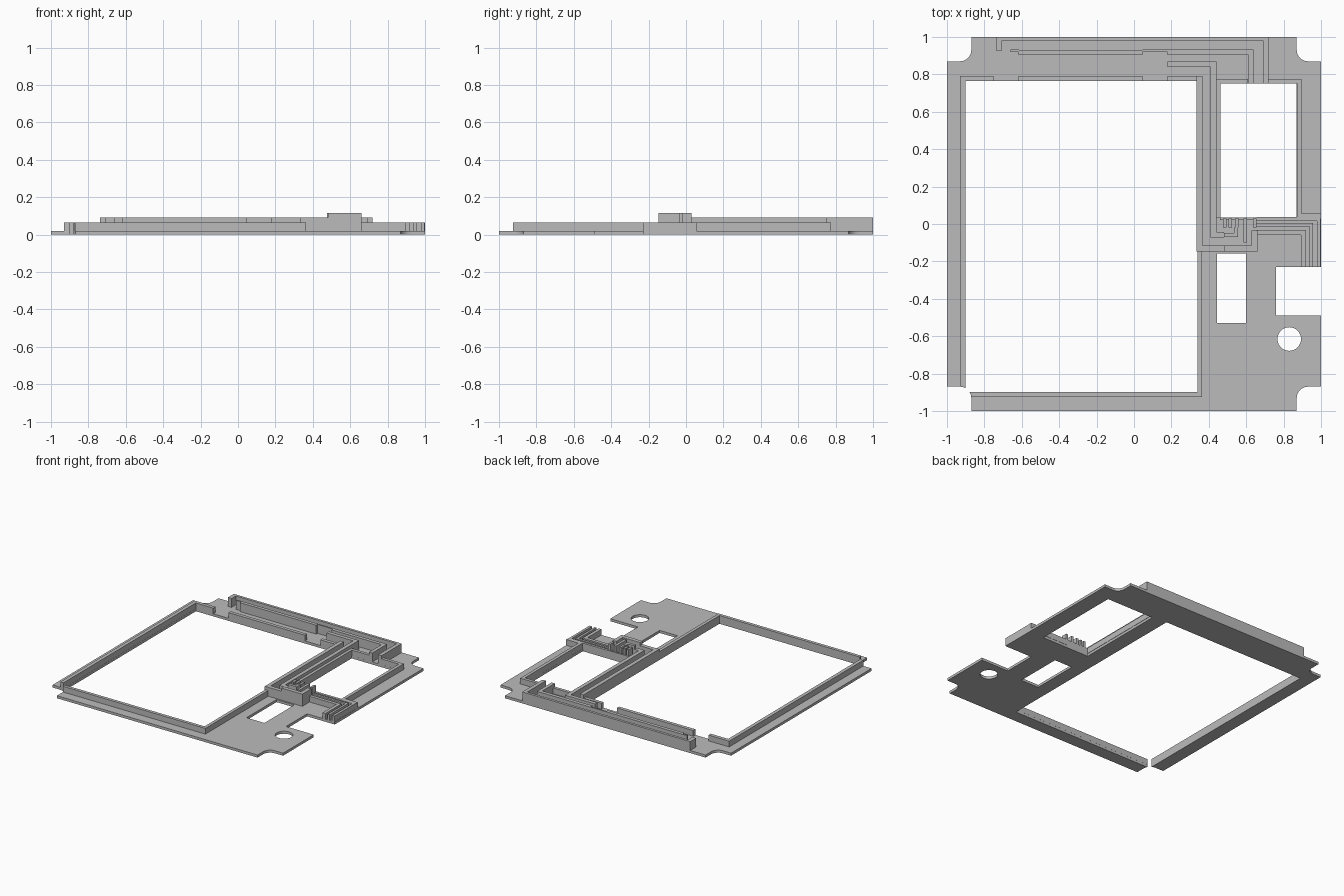
import bpy, bmesh, math
from mathutils import Vector

old = bpy.data.objects.get("Cube")
if old:
    bpy.data.objects.remove(old, do_unlink=True)

grey = bpy.data.materials.new("plain grey")
grey.use_nodes = True
grey.diffuse_color = (0.5, 0.5, 0.5, 1)
grey.node_tree.nodes["Principled BSDF"].inputs["Base Color"].default_value = (0.5, 0.5, 0.5, 1)

PLATE, LOW, MID, HIGH = 0.02, 0.065, 0.09, 0.115


def prism(name, outline, z0, z1):
    """Extrude a flat outline upward into a solid."""
    bm = bmesh.new()
    face = bm.faces.new([bm.verts.new((x, y, z0)) for x, y in outline])
    top = bmesh.ops.extrude_face_region(bm, geom=[face])["geom"]
    bmesh.ops.translate(bm, vec=(0, 0, z1 - z0),
                        verts=[v for v in top if isinstance(v, bmesh.types.BMVert)])
    bmesh.ops.recalc_face_normals(bm, faces=bm.faces)
    mesh = bpy.data.meshes.new(name)
    bm.to_mesh(mesh)
    bm.free()
    mesh.materials.append(grey)
    obj = bpy.data.objects.new(name, mesh)
    bpy.context.collection.objects.link(obj)
    return obj


def rect(x0, x1, y0, y1):
    return [(x0, y0), (x1, y0), (x1, y1), (x0, y1)]


def rail(name, path, width, top):
    """Wall of constant width along a path with mitred square corners."""
    pts = [Vector(p) for p in path]
    normals = [Vector((-(b - a).y, (b - a).x)).normalized() for a, b in zip(pts, pts[1:])]
    offs = [normals[0]] + [a + b for a, b in zip(normals, normals[1:])] + [normals[-1]]
    left = [p + o * width / 2 for p, o in zip(pts, offs)]
    right = [p - o * width / 2 for p, o in zip(pts, offs)]
    return prism(name, left + right[::-1], PLATE, top)


def cut(obj, cutters):
    for c in cutters:
        mod = obj.modifiers.new("cut", 'BOOLEAN')
        mod.operation, mod.solver, mod.object = 'DIFFERENCE', 'EXACT', c
    deps = bpy.context.evaluated_depsgraph_get()
    mesh = bpy.data.meshes.new_from_object(obj.evaluated_get(deps))
    obj.modifiers.clear()
    obj.data = mesh


# Corner notches with a rounded inner corner
def notch(sx, sy):
    arc = [(0.93 - 0.06 * math.cos(a), 0.93 - 0.06 * math.sin(a))
           for a in (math.pi / 2 * i / 8 for i in range(9))]
    outline = [(0.87, 1.1)] + arc + [(1.1, 0.87), (1.1, 1.1)]
    return prism("notch_cutter", [(sx * x, sy * y) for x, y in outline], -0.1, 0.3)


notches = [notch(sx, sy) for sx in (-1, 1) for sy in (-1, 1)]
openings = [prism("opening_cutter", rect(*r), -0.1, 0.3) for r in (
    (-0.9, 0.34, -0.9, 0.765),      # large window
    (0.46, 0.87, 0.035, 0.75),      # small window
    (0.445, 0.6, -0.53, -0.158),    # slot
    (0.76, 1.1, -0.49, -0.23))]     # side notch
hole = prism("hole_cutter", [(0.83 + 0.063 * math.cos(math.tau * i / 32),
                              -0.615 + 0.063 * math.sin(math.tau * i / 32))
                             for i in range(32)], -0.1, 0.3)

# Base plate
plate = prism("base_plate", rect(-1, 1, -1, 1), 0, PLATE)
cut(plate, notches + openings + [hole])

# Rim of the large window, open at the front left corner
rim_left = rail("large_window_rim_left",
                [(-0.75, 0.778), (-0.915, 0.778), (-0.915, -0.95)], 0.028, LOW)
rim_front = rail("large_window_rim_front",
                 [(-0.95, -0.912), (0.352, -0.912), (0.352, -0.14)], 0.025, LOW)
for obj in (rim_left, rim_front):
    cut(obj, notches)
rail("large_window_rim_back", [(-0.617, 0.778), (0.045, 0.778)], 0.027, LOW)
rail("large_window_rim_back_end", [(0.18, 0.778), (0.34, 0.778)], 0.027, LOW)

# Rim of the small window
rail("small_window_rim_left", [(0.61, 0.763), (0.45, 0.763), (0.45, 0.035)], 0.025, LOW)
rail("small_window_rim_right",
     [(0.72, 0.763), (0.883, 0.763), (0.883, 0.043), (1, 0.043)], 0.025, LOW)

# Wire channel along the back edge
prism("back_rail_end", rect(-0.737, -0.705, 0.928, 1), PLATE, MID)
rail("back_rail_outer", [(-0.737, 0.99), (0.71, 0.99), (0.71, 0.75)], 0.02, MID)
prism("back_rail_outer_leg", rect(0.69, 0.72, 0.75, 1), PLATE, MID)
prism("back_rail_inner_tip", rect(-0.66, -0.615, 0.92, 0.932), PLATE, MID)
rail("back_rail_inner_left", [(-0.617, 0.918), (0.045, 0.918)], 0.027, MID)
prism("back_rail_inner_link", rect(0.045, 0.18, 0.92, 0.932), PLATE, MID)
rail("back_rail_inner_right", [(0.18, 0.918), (0.626, 0.918), (0.626, 0.75)], 0.028, MID)

# Wire channel between the windows
rail("middle_rail_left", [(0.35, 0.79), (0.35, -0.131), (0.48, -0.131)], 0.031, MID)
rail("middle_rail_right",
     [(0.18, 0.855), (0.425, 0.855), (0.425, -0.058), (0.48, -0.058)], 0.03, MID)

# Tall junction of the channels
rail("junction_outer_wall", [(0.48, -0.131), (0.645, -0.131), (0.645, -0.035)], 0.031, HIGH)
rail("junction_inner_wall", [(0.48, -0.058), (0.545, -0.058), (0.545, -0.02)], 0.022, HIGH)
rail("junction_divider", [(0.595, -0.1), (0.595, 0.03)], 0.02, HIGH)
for i, x in enumerate((0.485, 0.515, 0.55, 0.645)):
    prism("junction_post_%d" % (i + 1), rect(x - 0.009, x + 0.009, -0.018, 0.03), PLATE, HIGH)
prism("junction_back_wall", rect(0.46, 0.66, 0.022, 0.035), PLATE, LOW)

# Three low guides leading to the side notch
for name, x, y, w in (("outer", 0.907, -0.045, 0.026),
                      ("middle", 0.947, -0.004, 0.018),
                      ("inner", 0.988, 0.027, 0.02)):
    rail("side_guide_" + name, [(0.655, y), (x, y), (x, -0.23)], w, LOW)

for c in notches + openings + [hole]:
    bpy.data.objects.remove(c, do_unlink=True)
